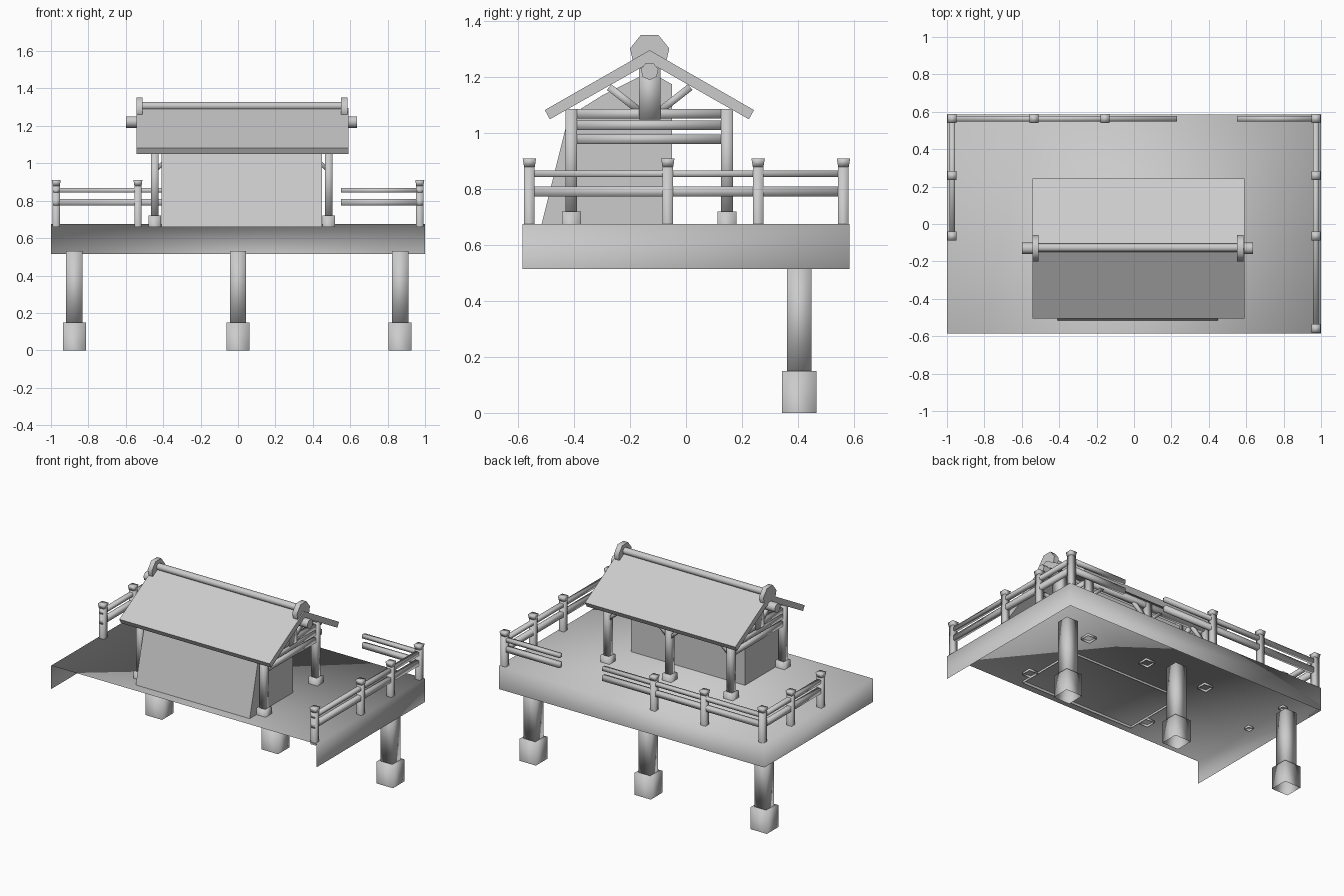
import bpy, bmesh
from math import pi, sin, cos
from mathutils import Matrix, Vector

if "Cube" in bpy.data.objects:
    bpy.data.objects.remove(bpy.data.objects["Cube"])

CX = 0.02      # pavilion centre in x
RIDGE_Y = -0.13


def finish(name, bm, smooth):
    bmesh.ops.recalc_face_normals(bm, faces=bm.faces)
    me = bpy.data.meshes.new(name)
    bm.to_mesh(me)
    bm.free()
    for p in me.polygons:
        p.use_smooth = smooth
    ob = bpy.data.objects.new(name, me)
    bpy.context.collection.objects.link(ob)
    return ob


def add_box(bm, x0, x1, y0, y1, z0, z1, open_bottom=False):
    m = Matrix.Translation(((x0 + x1) / 2, (y0 + y1) / 2, (z0 + z1) / 2)) \
        @ Matrix.Diagonal((x1 - x0, y1 - y0, z1 - z0, 1))
    vs = bmesh.ops.create_cube(bm, size=1, matrix=m)["verts"]
    if open_bottom:
        low = [f for f in {f for v in vs for f in v.link_faces}
               if all(abs(v.co.z - z0) < 1e-5 for v in f.verts)]
        bmesh.ops.delete(bm, geom=low, context="FACES_ONLY")


def add_post(bm, x, y, r, z0, z1, open_bottom=False):
    add_box(bm, x - r, x + r, y - r, y + r, z0, z1, open_bottom)


def boxes(name, items, smooth=True):
    bm = bmesh.new()
    for it in items:
        add_box(bm, *it)
    return finish(name, bm, smooth)


def add_strut(bm, a, b, w):
    # square bar between two points
    a, b = Vector(a), Vector(b)
    d = b - a
    m = Matrix.Translation((a + b) / 2) @ d.to_track_quat("Z", "Y").to_matrix().to_4x4() \
        @ Matrix.Diagonal((w, w, d.length, 1))
    bmesh.ops.create_cube(bm, size=1, matrix=m)


def prism(name, profile, x0, x1, skip=None, smooth=False):
    # extrude a (y, z) profile along x, optionally leaving one side open
    bm = bmesh.new()
    a = [bm.verts.new((x0, y, z)) for y, z in profile]
    b = [bm.verts.new((x1, y, z)) for y, z in profile]
    n = len(profile)
    bm.faces.new(a)
    bm.faces.new(b)
    for i in range(n):
        if i != skip:
            j = (i + 1) % n
            bm.faces.new((a[i], a[j], b[j], b[i]))
    return finish(name, bm, smooth)


def round_bar(name, x0, x1, y, z, r, n=7):
    # n-gon bar along x with a flat on top
    pts = [(y + r * sin(2 * pi * (i + .5) / n), z + r * cos(2 * pi * (i + .5) / n)) for i in range(n)]
    ob = prism(name, pts, x0, x1)
    bpy.context.view_layer.objects.active = ob
    ob.select_set(True)
    bpy.ops.object.shade_smooth_by_angle(angle=1.0)
    ob.select_set(False)
    return ob


# platform: deck sheet with skirts on left, right and back, open at the front and below
bm = bmesh.new()
path = [(-1, -.585), (-1, .585), (1, .585), (1, -.585)]
top = [bm.verts.new((x, y, .675)) for x, y in path]
low = [bm.verts.new((x, y, .515)) for x, y in path]
bm.faces.new(top)
for i in range(3):
    bm.faces.new((top[i], top[i + 1], low[i + 1], low[i]))
finish("platform", bm, True)

# stilts on footings along the back
for i, x in enumerate((-.875, 0, .867)):
    bm = bmesh.new()
    add_post(bm, x, .405, .0435, .15, .53)
    add_post(bm, x, .405, .0615, 0, .15, True)
    finish(f"stilt_{i + 1}", bm, True)

# shrine body with leaning front wall, open below
prism("house_body", [(-.52, .66), (-.42, 1.06), (-.30, 1.135), (-.13, 1.22), (-.05, 1.175), (-.05, .66)],
      -.41, .45, skip=5)

# pavilion columns on base blocks
PX = (CX - .465, CX + .465)
cols = [(x, y) for x in PX for y in (-.41, .147)] + [(CX, .147)]
bm = bmesh.new()
for x, y in cols:
    add_post(bm, x, y, .021, .715, 1.086)
finish("columns", bm, True)
bm = bmesh.new()
for x, y in cols:
    add_post(bm, x, y, .034, .66, .72, True)
finish("column_bases", bm, True)

# tie beams: three on each side, one along front and back
boxes("side_beams", [(x - .016, x + .016, -.41, .147, z, z + .034)
                     for x in PX for z in (.962, 1.012, 1.052)])
boxes("long_beams", [(PX[0], PX[1], y - .018, y + .018, 1.05, 1.086) for y in (-.41, .147)])

# slanted brackets under the back beam
bm = bmesh.new()
for x, s in ((PX[0], 1), (CX, 1), (CX, -1), (PX[1], -1)):
    add_strut(bm, (x, .147, .96), (x + s * .11, .147, 1.06), .022)
finish("back_brackets", bm, True)

# gable king posts and their braces
boxes("king_posts", [(x - .025, x + .025, RIDGE_Y - .038, RIDGE_Y + .038, 1.05, 1.25) for x in PX])
bm = bmesh.new()
for x in PX:
    for s in (-1, 1):
        add_strut(bm, (x, RIDGE_Y + s * .03, 1.075), (x, RIDGE_Y + s * .145, 1.165), .026)
finish("gable_braces", bm, True)

# gabled roof slab
prism("roof", [(-.505, 1.083), (-.13, 1.297), (.243, 1.083), (.225, 1.05), (-.13, 1.252), (-.487, 1.05)],
      -.542, .592)

# ridge poles and end discs
round_bar("ridge_purlin", -.6, .636, RIDGE_Y, 1.222, .032)
round_bar("ridge_bar", -.52, .56, RIDGE_Y + .003, 1.307, .023)
round_bar("ridge_disc_left", -.542, -.51, RIDGE_Y, 1.287, .072)
round_bar("ridge_disc_right", .55, .585, RIDGE_Y, 1.287, .072)

# railing posts with tapered caps
posts = [(x, y) for x in (-.972, .972) for y in (.563, .258, -.065)]
posts += [(.972, -.56), (-.535, .563), (-.155, .563)]
bm = bmesh.new()
for x, y in posts:
    add_post(bm, x, y, .019, .66, .89, True)
finish("railing_posts", bm, True)
bm = bmesh.new()
for x, y in posts:
    m = Matrix.Translation((x, y, .895)) @ Matrix.Rotation(pi / 4, 4, "Z")
    bmesh.ops.create_cone(bm, cap_ends=True, segments=4, radius1=.027, radius2=.034, depth=.03, matrix=m)
finish("railing_caps", bm, True)

# horizontal rails at two heights
runs = [(-.986, -.958, -.085, .575), (.958, .986, -.58, .575),
        (-.975, .23, .549, .577), (.55, .975, .549, .577)]
boxes("upper_rails", [(*r, .843, .867) for r in runs])
boxes("lower_rails", [(*r, .774, .809) for r in runs])
